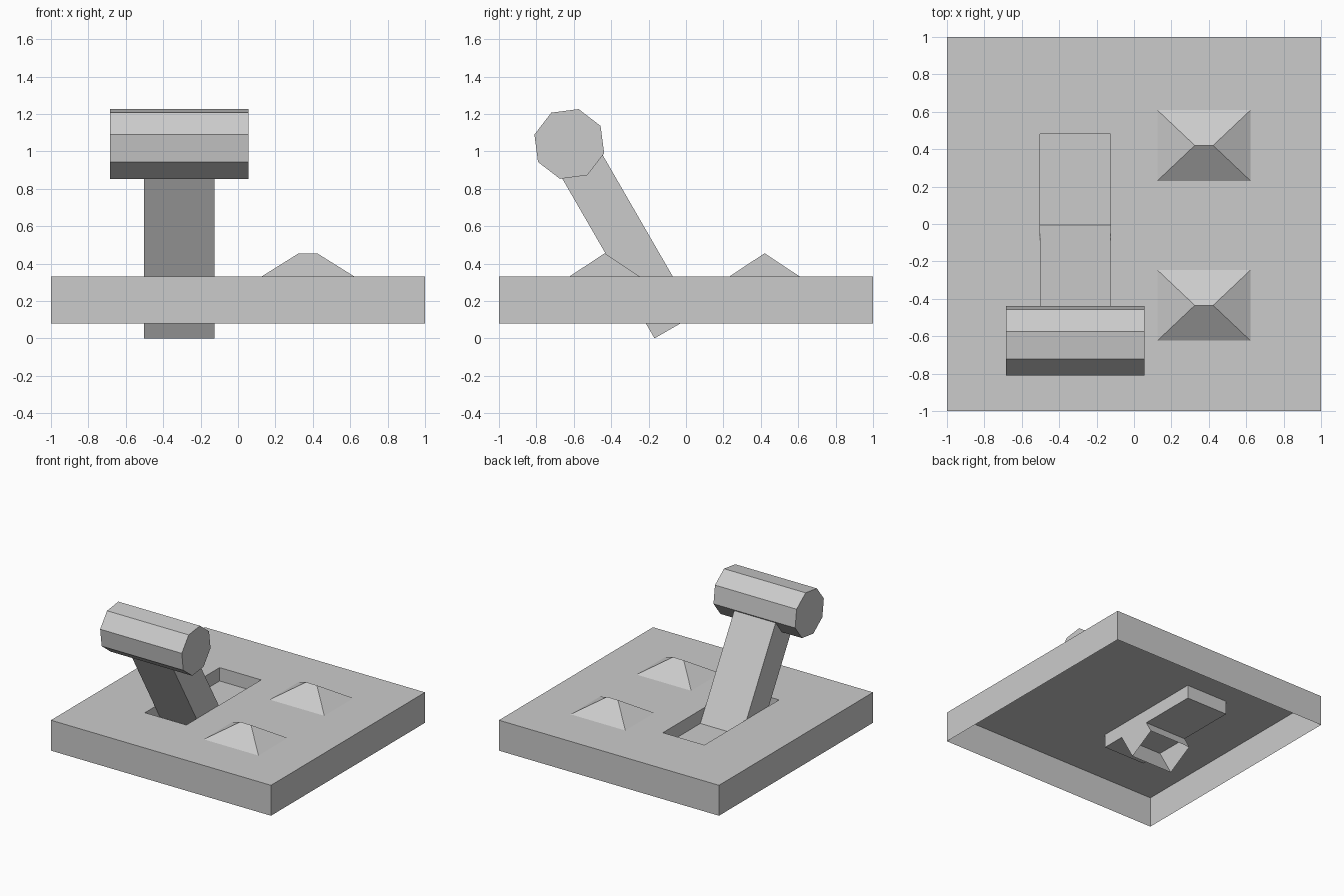
import bpy, bmesh
from math import radians
from mathutils import Matrix, Vector

if "Cube" in bpy.data.objects:
    bpy.data.objects.remove(bpy.data.objects["Cube"])


def add_object(name, bm):
    mesh = bpy.data.meshes.new(name)
    bm.to_mesh(mesh)
    bm.free()
    obj = bpy.data.objects.new(name, mesh)
    bpy.context.collection.objects.link(obj)
    return obj


def rect_loft(name, rects):
    """Skin a stack of (x0, x1, y0, y1, z) rectangles; open start, capped end."""
    bm = bmesh.new()
    rings = [[bm.verts.new(p) for p in ((x0, y0, z), (x1, y0, z), (x1, y1, z), (x0, y1, z))]
             for x0, x1, y0, y1, z in rects]
    for low, high in zip(rings, rings[1:]):
        for i in range(4):
            j = (i + 1) % 4
            bm.faces.new((low[i], low[j], high[j], high[i]))
    bm.faces.new(rings[-1])
    bmesh.ops.remove_doubles(bm, verts=bm.verts, dist=1e-5)
    return add_object(name, bm)


# Hollow base plate, open underneath, with the lever slot sunk into its top
TOP = 0.33
SLOT = (-0.503, -0.126, -0.49, 0.48)
rect_loft("base_plate", [(-1, 1, -1, 1, 0.08), (-1, 1, -1, 1, TOP),
                         (*SLOT, TOP), (*SLOT, 0.22)])

# Ridged bumps beside the slot
for name, y in (("front_bump", -0.435), ("back_bump", 0.42)):
    rect_loft(name, [(0.125, 0.623, y - 0.189, y + 0.189, TOP),
                     (0.325, 0.423, y, y, 0.455)])

# Lever shaft, open at its foot and leaning forward
tilt = Matrix.Rotation(radians(30), 4, 'X')
foot = Matrix.Translation(Vector((-0.3145, -0.06, 0.0625))) @ tilt
lever = rect_loft("lever_shaft", [(-0.1885, 0.1885, -0.125, 0.125, z) for z in (0, 1.1)])
lever.data.transform(foot)

# Eight-sided handle across the top of the lever
bm = bmesh.new()
bmesh.ops.create_cone(bm, cap_ends=True, segments=8, radius1=0.193, radius2=0.193, depth=0.742,
                      matrix=foot @ Matrix.Translation((0, 0, 1.128)) @ Matrix.Rotation(radians(90), 4, 'Y'))
add_object("lever_handle", bm)
